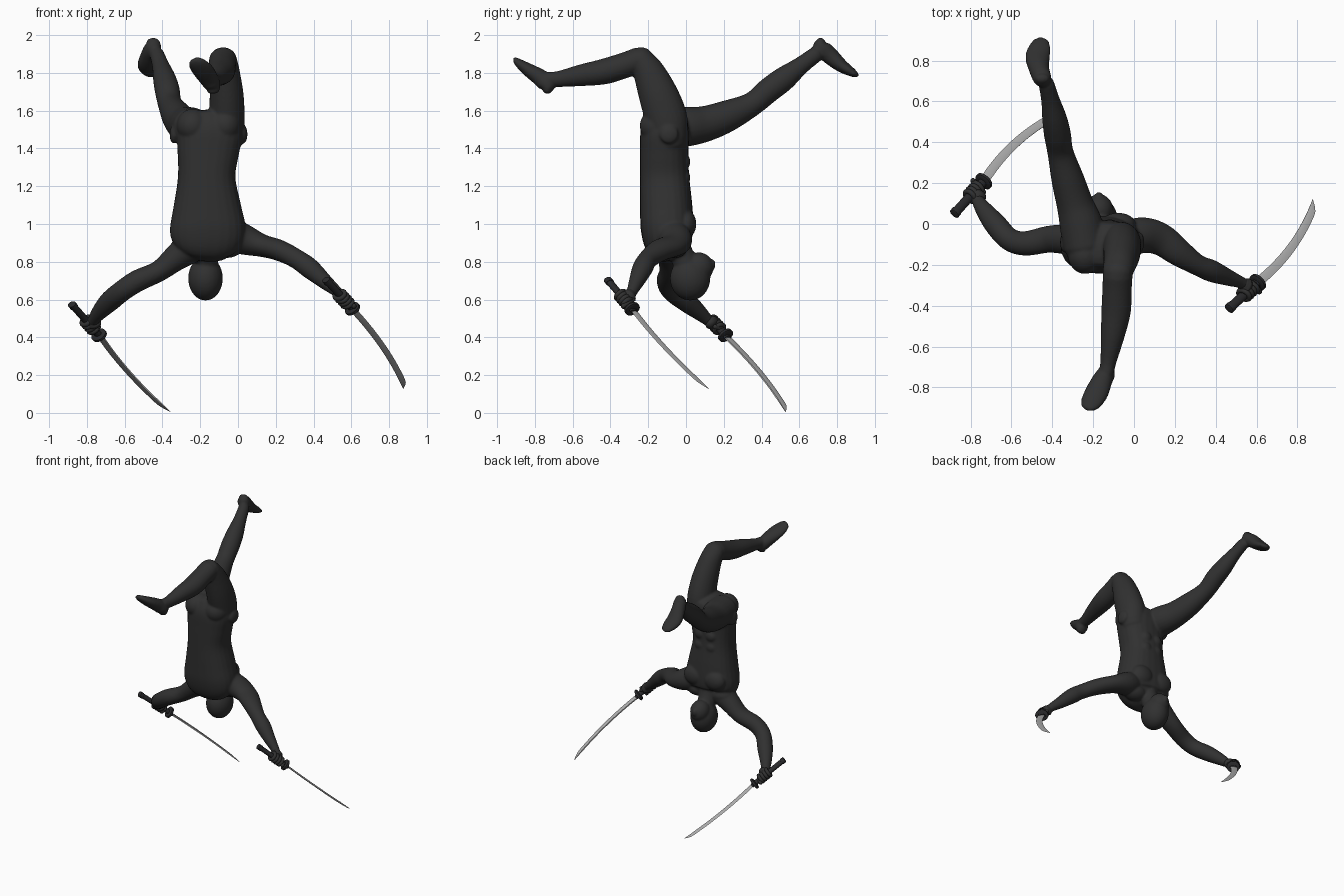
import bpy, bmesh, math
from mathutils import Vector, Matrix

if "Cube" in bpy.data.objects:
    bpy.data.objects.remove(bpy.data.objects["Cube"])

def material(name, c):
    m = bpy.data.materials.new(name)
    m.diffuse_color = (*c, 1)
    m.use_nodes = True
    m.node_tree.nodes["Principled BSDF"].inputs["Base Color"].default_value = m.diffuse_color
    return m

CLOTH = material("black_cloth", (0.03, 0.03, 0.03))
GRIP = material("dark_grip", (0.022, 0.022, 0.024))
STEEL = material("steel", (0.45, 0.45, 0.45))

def finish(name, bm, mat, angle=None):
    bmesh.ops.recalc_face_normals(bm, faces=bm.faces[:])
    me = bpy.data.meshes.new(name)
    bm.to_mesh(me)
    bm.free()
    me.materials.append(mat)
    ob = bpy.data.objects.new(name, me)
    bpy.context.collection.objects.link(ob)
    bpy.ops.object.select_all(action='DESELECT')
    ob.select_set(True)
    bpy.context.view_layer.objects.active = ob
    if angle:
        bpy.ops.object.shade_smooth_by_angle(angle=math.radians(angle))
    return ob

def bridge(bm, rings):
    for a, b in zip(rings, rings[1:]):
        for i in range(len(a)):
            j = (i + 1) % len(a)
            bm.faces.new((a[i], a[j], b[j], b[i]))
    bm.faces.new(rings[0][::-1])
    bm.faces.new(rings[-1])

def tube(bm, pts, ref=(1, 0, 0), cap=0.6, power=2.0, sub=5, n=24):
    """Loft elliptical rings (x, y, z, r_side, r_other) along a smooth path."""
    P = [Vector(p if len(p) == 5 else (*p, p[3])) for p in pts]
    Q = [2 * P[0] - P[1]] + P + [2 * P[-1] - P[-2]]
    S = []
    for a, b, c, d in zip(Q, Q[1:], Q[2:], Q[3:]):
        for k in range(sub):
            t = k / sub
            S.append(0.5 * (2 * b + (c - a) * t + (2 * a - 5 * b + 4 * c - d) * t * t
                            + (3 * b - a - 3 * c + d) * t ** 3))
    S.append(P[-1])
    C = [Vector(s[:3]) for s in S]
    T = [(C[min(i + 1, len(C) - 1)] - C[max(i - 1, 0)]).normalized() for i in range(len(C))]
    rows = [(c, t, s[3], s[4]) for c, t, s in zip(C, T, S)]
    def dome(row, sign):                      # rounded ends
        c, t, a, b = row
        out = []
        for deg in (25, 50, 70, 84):
            u = math.radians(deg)
            out.append((c + t * sign * cap * min(a, b) * math.sin(u), t, a * math.cos(u), b * math.cos(u)))
        return out
    rows = dome(rows[0], -1)[::-1] + rows + dome(rows[-1], 1)
    rings = []
    for c, t, a, b in rows:
        side = Vector(ref)
        side = (side - t * side.dot(t)).normalized()
        other = t.cross(side)
        ring = []
        for i in range(n):
            u = 2 * math.pi * i / n
            cu, su = math.cos(u), math.sin(u)
            e = 2 / power
            ring.append(bm.verts.new(c + side * a * math.copysign(abs(cu) ** e, cu)
                                     + other * b * math.copysign(abs(su) ** e, su)))
        rings.append(ring)
    bridge(bm, rings)

def ball(bm, c, r, tilt=0):
    m = Matrix.Translation(c) @ Matrix.Rotation(tilt, 4, 'X') @ Matrix.Diagonal((*r, 1))
    bmesh.ops.create_uvsphere(bm, u_segments=24, v_segments=16, radius=1, matrix=m)

Y = (0, 1, 0)
bm = bmesh.new()
# torso, upside down, chest towards +y
tube(bm, [(-.155, -.10, 1.56, .15, .11), (-.15, -.11, 1.49, .175, .13), (-.158, -.115, 1.38, .163, .128),
          (-.166, -.113, 1.25, .152, .13), (-.163, -.105, 1.10, .178, .138), (-.16, -.10, .98, .2, .14),
          (-.162, -.095, .90, .185, .125), (-.165, -.075, .85, .12, .09)], power=2.4, cap=.4)
for s in (-1, 1):
    ball(bm, (-.162 + s * .085, .0, 1.0), (.085, .055, .075))        # chest muscles
    for k in range(3):
        ball(bm, (-.164 + s * .045, -.005, 1.16 + k * .085), (.042, .028, .04))  # stomach muscles
    ball(bm, (-.155 + s * .085, -.15, 1.52), (.085, .095, .09))      # buttocks
    ball(bm, (-.162 + s * .1, -.06, .88), (.09, .07, .06))           # shoulder slope
# neck and hooded head
tube(bm, [(-.165, -.06, .92, .075), (-.168, -.03, .85, .065), (-.17, .01, .77, .066)])
ball(bm, (-.172, .022, .712), (.092, .107, .117))
ball(bm, (-.172, .07, .772), (.07, .076, .078), .4)
ball(bm, (-.172, .135, .785), (.02, .022, .03))                      # nose under the mask
# arms
tube(bm, [(-.05, -.08, .95, .09), (.04, -.055, .915, .088, .08), (.13, -.075, .885, .08, .06),
          (.22, -.14, .86, .068, .056), (.31, -.20, .815, .052), (.38, -.23, .765, .054),
          (.46, -.262, .695, .041), (.52, -.285, .645, .03), (.55, -.305, .612, .032)], Y)
tube(bm, [(-.25, -.08, .88, .09), (-.33, -.075, .82, .075, .07), (-.42, -.075, .75, .066, .056),
          (-.53, -.095, .70, .06, .058), (-.61, -.075, .648, .056), (-.68, .0, .59, .055),
          (-.735, .07, .532, .042), (-.765, .115, .492, .031), (-.78, .14, .478, .032)], Y)
# straight leg
tube(bm, [(-.24, -.11, 1.51, .105), (-.26, 0, 1.515, .105), (-.29, .1, 1.53, .09, .095),
          (-.325, .22, 1.572, .08, .084), (-.36, .35, 1.635, .064), (-.375, .44, 1.71, .066),
          (-.39, .52, 1.77, .06, .064), (-.41, .61, 1.84, .045, .047), (-.43, .69, 1.9, .038, .042)])
# bent leg: thigh and shin
tube(bm, [(-.07, -.09, 1.46, .1), (-.06, -.105, 1.56, .095, .112), (-.06, -.145, 1.68, .09, .105),
          (-.07, -.195, 1.80, .08, .085), (-.08, -.235, 1.87, .074, .066)], cap=1)
tube(bm, [(-.08, -.25, 1.868, .073, .068), (-.083, -.32, 1.842, .072, .068), (-.088, -.43, 1.808, .072, .068),
          (-.105, -.55, 1.788, .058, .058), (-.125, -.67, 1.768, .04, .043), (-.135, -.73, 1.765, .036, .04)], cap=.9)
# feet, heel to toe
tube(bm, [(-.45, .712, 1.972, .032, .022), (-.45, .715, 1.935, .045, .046), (-.465, .76, 1.893, .05, .046),
          (-.472, .82, 1.84, .06, .036), (-.455, .875, 1.805, .05, .024), (-.44, .9, 1.79, .03, .014)])
tube(bm, [(-.13, -.735, 1.702, .032, .022), (-.135, -.735, 1.735, .043, .046), (-.155, -.765, 1.77, .05, .046),
          (-.185, -.83, 1.813, .058, .036), (-.215, -.88, 1.848, .05, .024), (-.235, -.9, 1.866, .03, .014)])
# round hip joints
for x in (.028, -.34):
    ball(bm, (x, -.09, 1.475), (.022, .05, .05))
body = finish("ninja_body", bm, CLOTH)
rm = body.modifiers.new("fuse", 'REMESH')
rm.mode, rm.voxel_size, rm.use_smooth_shade = 'VOXEL', 0.008, True
sm = body.modifiers.new("soften", 'SMOOTH')
sm.factor, sm.iterations = 0.5, 4
for m in ("fuse", "soften"):
    bpy.ops.object.modifier_apply(modifier=m)
bpy.ops.object.shade_smooth()

def sword(side, pommel, guard, tip, bow, wrist):
    pommel, guard, tip, wrist = map(Vector, (pommel, guard, tip, wrist))
    d = (tip - guard).normalized()
    b = Vector(bow)
    b = (b - d * b.dot(d)).normalized()
    nrm = d.cross(b)
    # curved blade, flat back and sharp outer edge
    bm = bmesh.new()
    rings = []
    for i in range(25):
        s = i / 24
        c = guard.lerp(tip, s) + b * .034 * 4 * s * (1 - s)
        w = .024 - .005 * s
        back, edge = -w, w
        if s > .9:                            # slanted point
            f = (s - .9) / .1
            edge = w * (1 - 1.9 * f ** 1.5)
        t = .006 * (1 - .75 * max(0, (s - .85) / .15))
        mid = back + (edge - back) * .4
        rings.append([bm.verts.new(c + b * u + nrm * v) for u, v in
                      ((back, -t * .7), (mid, -t), (edge, 0), (mid, t), (back, t * .7))])
    bridge(bm, rings)
    finish(side + "_blade", bm, STEEL, 25)
    # grip with end cap, collar and guard
    h = (guard - pommel).normalized()
    bm = bmesh.new()
    def part(a, c, r1, r2):
        tube(bm, [(*a, r1, r2), (*c, r1, r2)], b, cap=.15, sub=3)
    part(pommel + h * .01, guard, .023, .017)
    part(pommel, pommel + h * .025, .026, .02)
    part(guard - h * .008, guard + h * .006, .046, .04)
    part(guard, guard + h * .022, .027, .012)
    finish(side + "_hilt", bm, GRIP, 40)
    # fist: palm, four curled fingers and a thumb
    bm = bmesh.new()
    hn = h.cross(b).normalized()
    centre = pommel.lerp(guard, .66)
    off = wrist - centre
    off = (off - h * off.dot(h)).normalized()
    a, c = wrist, centre + off * .025
    tube(bm, [(*a, .032), (*a.lerp(c, .6), .042, .038), (*c, .042, .034)], h)
    for k in range(4):
        o = centre + h * (k - 1.5) * .023
        arc = []
        for j in range(9):
            u = 2 * math.pi * j / 9
            arc.append((*(o + b * .031 * math.cos(u) + hn * .027 * math.sin(u)), .0125))
        tube(bm, arc + arc[:1], h, sub=2, n=8)
    th = [centre + h * .03 + off * .04, centre + h * .045 + off * .02 + b * .025, centre + h * .05 - off * .02 + b * .026]
    tube(bm, [(*p, .013) for p in th], h, n=8)
    finish(side + "_hand", bm, CLOTH, 60)

sword("left", (-.88, .05, .575), (-.735, .21, .41), (-.37, .54, .005), (-.7, .7, 0), (-.772, .125, .488))
sword("right", (.465, -.415, .705), (.607, -.285, .55), (.89, .11, .128), (.8, -.58, 0), (.535, -.295, .63))
